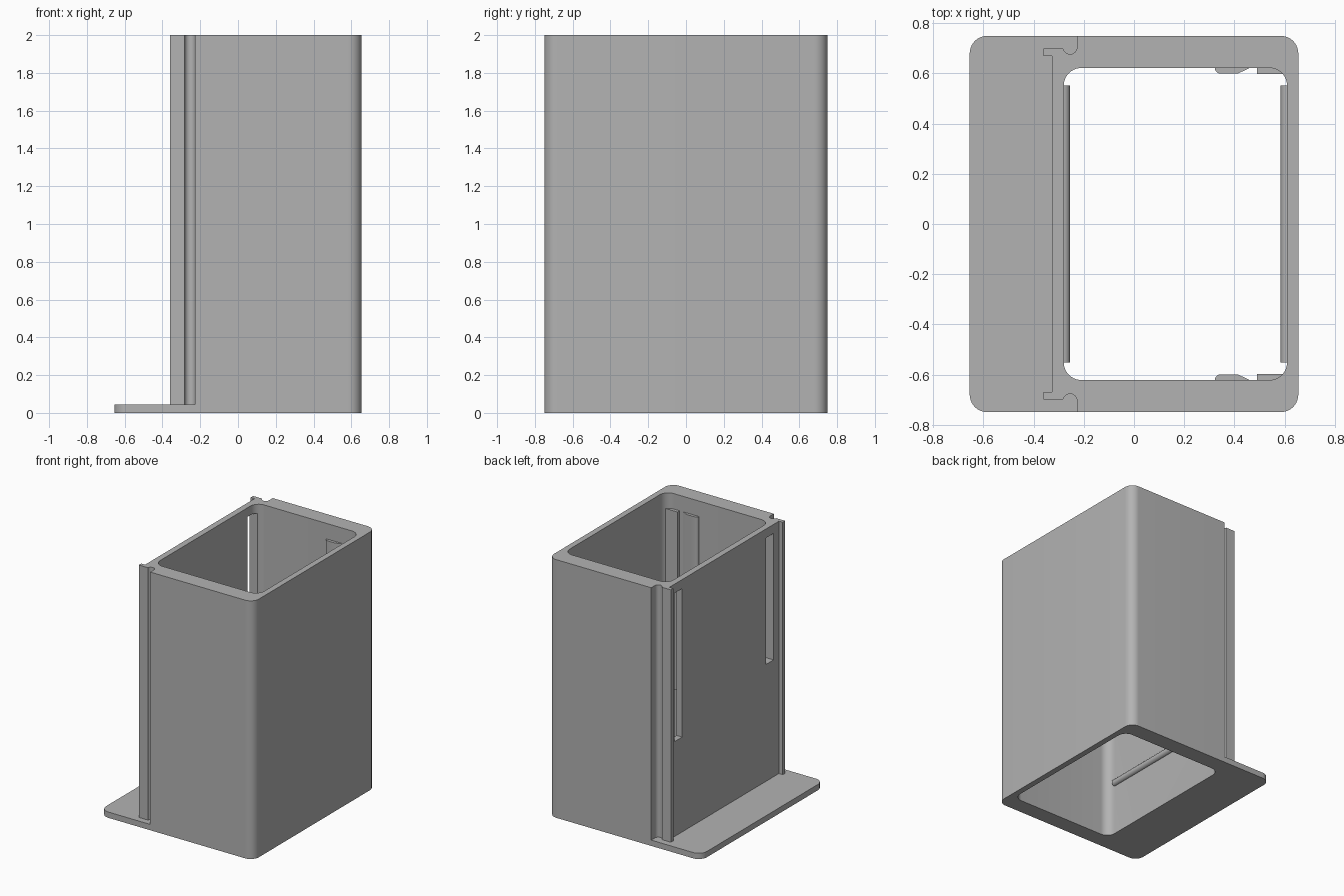
import bpy, bmesh
from math import sin, cos, pi, radians

cube = bpy.data.objects.get("Cube")
if cube:
    bpy.data.objects.remove(cube, do_unlink=True)

grey = bpy.data.materials.new("light grey plastic")
grey.use_nodes = True
GREY = (0.45, 0.45, 0.45, 1)
grey.diffuse_color = GREY
grey.node_tree.nodes["Principled BSDF"].inputs["Base Color"].default_value = GREY


def arc(cx, cy, r, start, end, n=10):
    """Points on an arc, angles in degrees."""
    angles = [radians(start + (end - start) * i / n) for i in range(n + 1)]
    return [(cx + r * cos(a), cy + r * sin(a)) for a in angles]


def rounded_rect(x0, x1, y0, y1, r):
    return (arc(x1 - r, y0 + r, r, -90, 0) + arc(x1 - r, y1 - r, r, 0, 90)
            + arc(x0 + r, y1 - r, r, 90, 180) + arc(x0 + r, y0 + r, r, 180, 270))


def prism(name, points, low, high, axis="z"):
    """Extrude a profile along z, or an x-z profile along y."""
    bm = bmesh.new()
    place = (lambda a, b: (a, b, low)) if axis == "z" else (lambda a, b: (a, low, b))
    face = bm.faces.new([bm.verts.new(place(a, b)) for a, b in points])
    moved = bmesh.ops.extrude_face_region(bm, geom=[face])["geom"]
    shift = (0, 0, high - low) if axis == "z" else (0, high - low, 0)
    bmesh.ops.translate(bm, vec=shift, verts=[v for v in moved if isinstance(v, bmesh.types.BMVert)])
    bmesh.ops.recalc_face_normals(bm, faces=bm.faces)
    mesh = bpy.data.meshes.new(name)
    bm.to_mesh(mesh)
    bm.free()
    mesh.materials.append(grey)
    obj = bpy.data.objects.new(name, mesh)
    bpy.context.collection.objects.link(obj)
    return obj


def combine(target, other, operation):
    """Apply an exact boolean and remove the helper."""
    mod = target.modifiers.new("combine", "BOOLEAN")
    mod.object, mod.operation, mod.solver = other, operation, "EXACT"
    bpy.context.view_layer.objects.active = target
    bpy.ops.object.modifier_apply(modifier=mod.name)
    bpy.data.objects.remove(other, do_unlink=True)


# Sleeve wall outline: rounded right side, round groove and hooked rail on the left
half = arc(0.585, 0.68, 0.07, 0, 90)
half += [(-0.227, 0.75)] + arc(-0.255, 0.705, 0.028, 0, -170)
half += [(-0.285, 0.7), (-0.36, 0.7), (-0.36, 0.67), (-0.327, 0.67)]
outline = half + [(x, -y) for x, y in reversed(half)]
sleeve = prism("sleeve_with_base", outline, 0, 2)

# Base flange, then the opening through everything
flange = prism("flange", rounded_rect(-0.655, 0.655, -0.75, 0.75, 0.07), 0, 0.045)
combine(sleeve, flange, "UNION")
opening = prism("opening", rounded_rect(-0.28, 0.61, -0.622, 0.622, 0.07), -0.1, 2.1)
combine(sleeve, opening, "DIFFERENCE")

# Two tall slots in the left wall
for y, bottom in ((0.56, 0.78), (-0.56, 0.95)):
    slot = prism("slot", [(-0.4, y - 0.045), (-0.2, y - 0.045),
                          (-0.2, y + 0.045), (-0.4, y + 0.045)], bottom, 1.93)
    combine(sleeve, slot, "DIFFERENCE")

# Half-round stop bars across both inner side walls
bars = [prism("left_stop_bar", arc(-0.281, 0.42, 0.026, -90, 90), -0.553, 0.553, "y"),
        prism("right_stop_bar", arc(0.611, 0.42, 0.026, 90, 270), -0.553, 0.553, "y")]

# Guide ribs on the inner front and back walls
ribs = []
for side, label in ((-1, "front"), (1, "back")):
    snap = [(0.323, 0.63)] + arc(0.343, 0.62, 0.02, 180, 270, 5) + [(0.415, 0.6), (0.465, 0.624), (0.465, 0.63)]
    block = [(0.49, 0.63), (0.49, 0.597), (0.6, 0.597), (0.612, 0.63)]
    for name, shape in (("snap_rib", snap), ("guide_rib", block)):
        ribs.append(prism(label + "_" + name, [(x, side * y) for x, y in shape], 0.5, 1.88))

# Smooth the rounded corners, keep sharp edges
for obj in [sleeve] + bars + ribs:
    bpy.ops.object.select_all(action="DESELECT")
    obj.select_set(True)
    bpy.context.view_layer.objects.active = obj
    bpy.ops.object.shade_smooth_by_angle(angle=radians(30))
